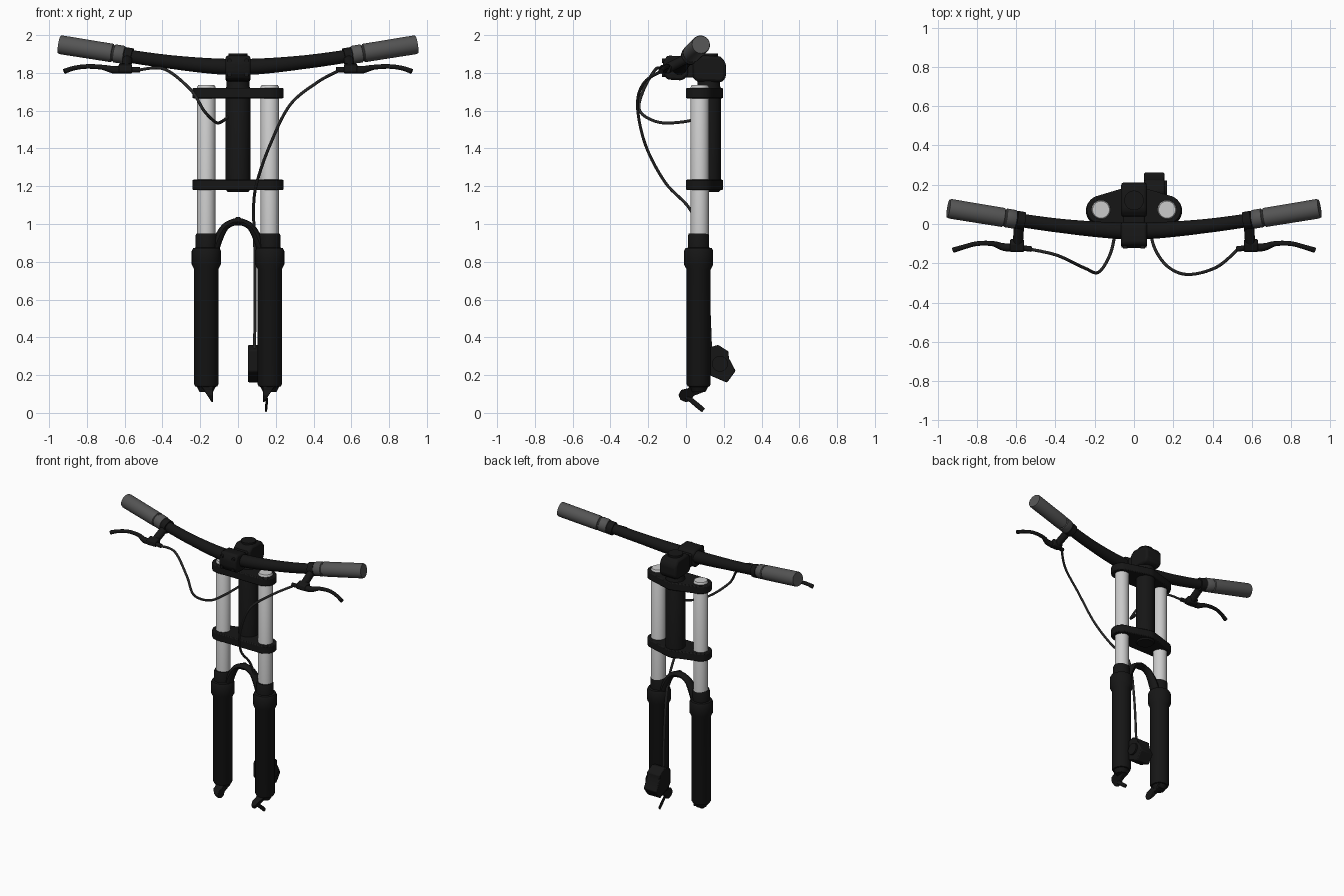
import bpy, bmesh, math
from mathutils import Vector

if "Cube" in bpy.data.objects:
    bpy.data.objects.remove(bpy.data.objects["Cube"])


def material(name, v):
    m = bpy.data.materials.new(name)
    m.diffuse_color = (v, v, v, 1)
    m.use_nodes = True
    m.node_tree.nodes["Principled BSDF"].inputs["Base Color"].default_value = m.diffuse_color
    return m


BLACK = material("black_metal", 0.008)
RUBBER = material("grey_rubber", 0.09)
CABLE = material("cable_grey", 0.06)
SILVER = material("silver_tube", 0.55)


def finish(name, bm, mat, bevel=0.0):
    bmesh.ops.recalc_face_normals(bm, faces=bm.faces)
    me = bpy.data.meshes.new(name)
    bm.to_mesh(me)
    bm.free()
    ob = bpy.data.objects.new(name, me)
    bpy.context.collection.objects.link(ob)
    me.materials.append(mat)
    if bevel:
        b = ob.modifiers.new("bevel", 'BEVEL')
        b.width, b.segments, b.limit_method = bevel, 2, 'ANGLE'
    bpy.ops.object.select_all(action='DESELECT')
    ob.select_set(True)
    bpy.context.view_layer.objects.active = ob
    bpy.ops.object.shade_smooth_by_angle(angle=math.radians(35))
    return ob


def skin(bm, rings):
    for a, b in zip(rings, rings[1:]):
        n = len(a)
        for i in range(n):
            bm.faces.new((a[i], a[(i + 1) % n], b[(i + 1) % n], b[i]))
    bm.faces.new(rings[0])
    bm.faces.new(rings[-1])


def turned(name, p0, p1, profile, mat, n=32):
    """Turned part: profile of (radius, fraction from p0 to p1)."""
    p0, p1 = Vector(p0), Vector(p1)
    q = (p1 - p0).to_track_quat('Z', 'Y')
    bm = bmesh.new()
    rings = []
    for r, t in profile:
        c = p0.lerp(p1, t)
        rings.append([bm.verts.new(c + q @ Vector((r * math.cos(2 * math.pi * i / n),
                      r * math.sin(2 * math.pi * i / n), 0))) for i in range(n)])
    skin(bm, rings)
    return finish(name, bm, mat)


def rod(name, p0, p1, r, mat, n=32):
    return turned(name, p0, p1, [(r, 0), (r, 1)], mat, n)


def tube(name, pts, radii, mat, n=16, steps=8, stretch=1.0, up=(0, 0, 1)):
    """Swept tube through smooth points; stretch widens it sideways."""
    P = [Vector(p) for p in pts]
    if not isinstance(radii, (list, tuple)):
        radii = [radii] * len(P)
    path = []
    for i in range(len(P) - 1):
        a, b, c, d = P[max(i - 1, 0)], P[i], P[i + 1], P[min(i + 2, len(P) - 1)]
        for k in range(steps):
            t = k / steps
            p = 0.5 * (2 * b + (c - a) * t + (2 * a - 5 * b + 4 * c - d) * t * t
                       + (3 * b - a - 3 * c + d) * t ** 3)
            path.append((p, radii[i] * (1 - t) + radii[i + 1] * t))
    path.append((P[-1], radii[-1]))
    bm = bmesh.new()
    rings = []
    side = None
    for i, (p, r) in enumerate(path):
        tan = (path[min(i + 1, len(path) - 1)][0] - path[max(i - 1, 0)][0]).normalized()
        side = tan.cross(Vector(up)) if side is None else side - tan * side.dot(tan)
        side.normalize()
        w = side.cross(tan)
        rings.append([bm.verts.new(p + side * r * stretch * math.cos(2 * math.pi * k / n)
                                   + w * r * math.sin(2 * math.pi * k / n)) for k in range(n)])
    skin(bm, rings)
    return finish(name, bm, mat)


def prism(name, outline, x0, x1, mat, bevel=0.008):
    """Side-view (y, z) outline extruded from x0 to x1."""
    bm = bmesh.new()
    skin(bm, [[bm.verts.new((x, y, z)) for y, z in outline] for x in (x0, x1)])
    return finish(name, bm, mat, bevel)


LX, LY = 0.168, 0.073

# fork crowns: hull around both tubes and the steerer
for name, z0, z1 in (("lower_crown", 1.18, 1.235), ("upper_crown", 1.665, 1.72)):
    bm = bmesh.new()
    for cx, cy, r in ((-LX, LY, 0.073), (LX, LY, 0.073), (0, 0.12, 0.076)):
        for i in range(32):
            a = i * math.pi / 16
            for z in (z0, z1):
                bm.verts.new((cx + r * math.cos(a), cy + r * math.sin(a), z))
    res = bmesh.ops.convex_hull(bm, input=bm.verts)
    bmesh.ops.delete(bm, geom=[v for v in bm.verts if not v.link_faces], context='VERTS')
    bmesh.ops.dissolve_limit(bm, angle_limit=0.01, verts=bm.verts, edges=bm.edges)
    finish(name, bm, BLACK, 0.006)

# head tube and steerer neck
turned("head_tube", (0, 0.12, 1.17), (0, 0.12, 1.78),
       [(0.055, 0), (0.065, 0.02), (0.065, 0.9), (0.06, 0.92), (0.06, 1)], BLACK)

# stem: rear clamp, bridge, bar clamp and bolts
prism("stem_body", [(0.035, 1.77), (0.06, 1.755), (0.19, 1.75), (0.212, 1.775), (0.212, 1.85),
                    (0.185, 1.888), (0.07, 1.893), (0.035, 1.865)], -0.066, 0.066, BLACK, 0.015)
prism("stem_bridge", [(-0.03, 1.775), (0.06, 1.775), (0.06, 1.865), (-0.03, 1.865)],
      -0.055, 0.055, BLACK)
prism("bar_clamp", [(-0.122, 1.80), (-0.10, 1.765), (-0.02, 1.76), (0.01, 1.785), (0.01, 1.87),
                    (-0.02, 1.888), (-0.10, 1.892), (-0.122, 1.855)], -0.066, 0.066, BLACK, 0.012)
rod("steerer_cap", (0, 0.12, 1.88), (0, 0.12, 1.903), 0.05, BLACK)
for s in (-1, 1):
    for z in (1.79, 1.865):
        rod("clamp_bolt", (s * 0.045, -0.126, z), (s * 0.045, -0.09, z), 0.012, BLACK, 12)

# handlebar
half = [(0.1, -0.033, 1.834, 0.042), (0.35, -0.012, 1.857, 0.036),
        (0.6, 0.022, 1.892, 0.034), (0.93, 0.077, 1.948, 0.034)]
bar = [(-x, y, z, r) for x, y, z, r in reversed(half)] + half
tube("handlebar", [p[:3] for p in bar], [p[3] for p in bar], BLACK, 24)

for s in (-1, 1):
    # stanchion and lower leg
    turned("stanchion", (s * LX, LY, 0.85), (s * LX, LY, 1.735),
           [(0.048, 0), (0.048, 0.99), (0.043, 1)], SILVER)
    turned("lower_leg", (s * LX, LY - 0.006, 0), (s * LX, LY - 0.006, 1),
           [(0.035, 0.11), (0.05, 0.138), (0.058, 0.14), (0.064, 0.152), (0.064, 0.76),
            (0.077, 0.785), (0.077, 0.858), (0.07, 0.872), (0.056, 0.875), (0.056, 0.94),
            (0.052, 0.95)], BLACK)
    # dropout: tapered plate under the leg with a rounded axle eye
    ob = prism("dropout", [(0.03, 0.15), (0.11, 0.15), (0.105, 0.115), (0.04, 0.09), (0.028, 0.065),
                           (0, 0.056), (-0.03, 0.07), (-0.04, 0.095), (-0.025, 0.122), (0.01, 0.13)],
               s * 0.132, s * 0.2, BLACK, 0.004)
    for v in ob.data.vertices:
        if abs(v.co.x) > 0.19:
            v.co.x = s * (0.135 + 0.065 * max(0, min(1, (v.co.z - 0.05) / 0.1)))
    # grip with inner flange
    a, b = (s * 0.602, 0.023, 1.895), (s * 0.945, 0.079, 1.95)
    turned("grip", a, b, [(0.044, 0), (0.048, 0.02), (0.048, 0.15), (0.042, 0.16), (0.042, 0.175),
                          (0.049, 0.185), (0.05, 0.97), (0.047, 1)], RUBBER)
    # brake lever: bar ring, perch, body, blade
    rod("lever_clamp", (s * 0.56, 0.016, 1.885), (s * 0.6, 0.023, 1.892), 0.045, BLACK)
    rod("lever_perch", (s * 0.585, 0.0, 1.875), (s * 0.592, -0.105, 1.82), 0.026, BLACK, 16)
    prism("lever_body", [(-0.145, 1.805), (-0.125, 1.796), (-0.085, 1.796), (-0.075, 1.835),
                         (-0.1, 1.85), (-0.14, 1.838)], s * 0.56, s * 0.632, BLACK)
    rod("cable_adjuster", (s * 0.52, -0.128, 1.816), (s * 0.57, -0.122, 1.816), 0.014, BLACK, 12)
    tube("lever_blade", [(s * 0.59, -0.118, 1.818), (s * 0.66, -0.118, 1.817), (s * 0.72, -0.1, 1.83),
                         (s * 0.80, -0.1, 1.834), (s * 0.87, -0.118, 1.825), (s * 0.92, -0.133, 1.808)],
         [0.022, 0.02, 0.013, 0.012, 0.012, 0.014], BLACK, 12)

# arch bracing the lower legs
h = [(0.035, LY, 1.005), (0.072, LY, 0.98), (0.105, LY, 0.92), (0.13, LY, 0.85)]
tube("fork_arch", [(-x, y, z) for x, y, z in reversed(h)] + [(0, LY, 1.012)] + h,
     [0.026, 0.024, 0.02, 0.018, 0.02, 0.018, 0.02, 0.024, 0.026], BLACK, 12, 6, 1.5)
turned("arch_boss", (0, LY, 1.0), (0, LY, 1.037), [(0.028, 0), (0.025, 0.6), (0.01, 1)], BLACK, 16)

# quick-release lever, bent below the right axle eye
tube("axle_lever", [(0.15, -0.005, 0.092), (0.152, 0.03, 0.065), (0.15, 0.065, 0.036), (0.148, 0.092, 0.013)],
     [0.012, 0.013, 0.014, 0.012], BLACK, 12, 4, 0.5, (0, 1, 1))

# brake caliper behind the right leg
prism("caliper", [(0.10, 0.33), (0.135, 0.35), (0.17, 0.36), (0.225, 0.325), (0.227, 0.29),
                  (0.263, 0.222), (0.217, 0.16), (0.135, 0.195), (0.10, 0.22)], 0.052, 0.155, BLACK, 0.006)
rod("caliper_piston", (0.15, 0.18, 0.26), (0.168, 0.18, 0.26), 0.042, BLACK)

# brake cables
tube("left_cable", [(-0.53, -0.128, 1.815), (-0.39, -0.16, 1.82), (-0.25, -0.225, 1.71),
                    (-0.18, -0.245, 1.60), (-0.12, -0.15, 1.54), (-0.09, -0.02, 1.54),
                    (-0.055, 0.09, 1.565)], 0.008, CABLE, 10)
tube("right_cable", [(0.53, -0.128, 1.81), (0.42, -0.22, 1.75), (0.275, -0.257, 1.63),
                     (0.17, -0.215, 1.42), (0.10, -0.11, 1.22), (0.082, 0.02, 1.08),
                     (0.088, 0.08, 0.92), (0.09, 0.115, 0.65), (0.088, 0.13, 0.34)], 0.008, CABLE, 10)
